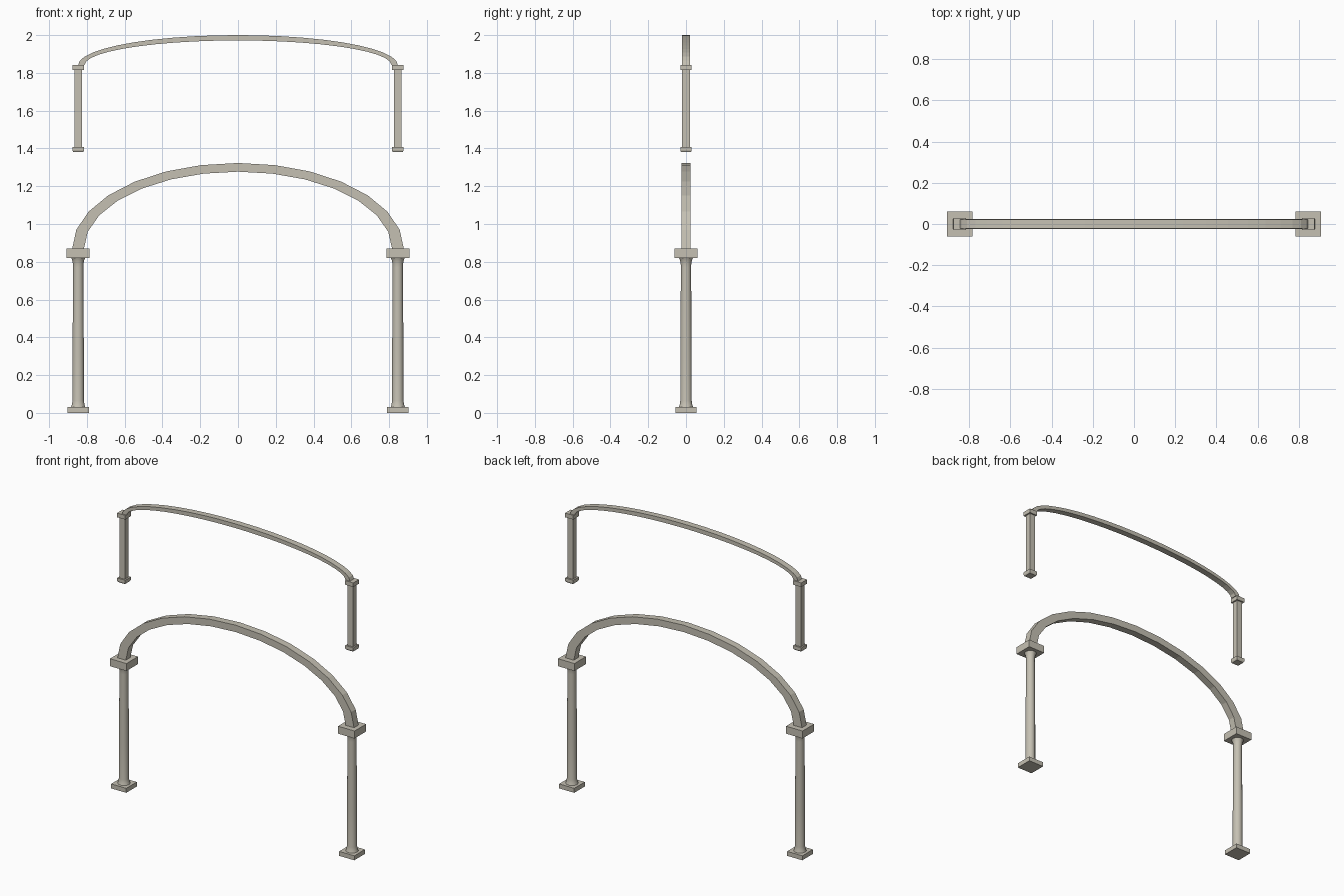
import bpy, bmesh, math

if "Cube" in bpy.data.objects:
    bpy.data.objects.remove(bpy.data.objects["Cube"])

stone = bpy.data.materials.new("warm grey stone")
stone.diffuse_color = (0.56, 0.53, 0.45, 1)
stone.use_nodes = True
stone.node_tree.nodes["Principled BSDF"].inputs["Base Color"].default_value = stone.diffuse_color
CX = 0.846  # post axis distance from the centre


def finish(bm, name, smooth=False):
    bmesh.ops.recalc_face_normals(bm, faces=bm.faces)
    mesh = bpy.data.meshes.new(name)
    bm.to_mesh(mesh)
    bm.free()
    mesh.materials.append(stone)
    obj = bpy.data.objects.new(name, mesh)
    bpy.context.collection.objects.link(obj)
    if smooth:
        bpy.context.view_layer.objects.active = obj
        obj.select_set(True)
        bpy.ops.object.shade_smooth_by_angle(angle=math.radians(35))
        obj.select_set(False)
    return obj


def stack(name, x, profile, sides, smooth=False):
    """Loft regular rings given as (half width, height)."""
    bm = bmesh.new()
    scale = 1 / math.cos(math.pi / sides)
    rings = []
    for r, z in profile:
        angles = [2 * math.pi * (i + 0.5) / sides for i in range(sides)]
        rings.append([bm.verts.new((x + r * scale * math.cos(a), r * scale * math.sin(a), z))
                      for a in angles])
    for low, high in zip(rings, rings[1:]):
        for i in range(sides):
            j = (i + 1) % sides
            bm.faces.new((low[i], low[j], high[j], high[i]))
    bm.faces.new(rings[0])
    bm.faces.new(rings[-1])
    return finish(bm, name, smooth)


def arch(name, z, outer, inner, depth, steps):
    """Half-elliptical band; outer and inner are (half span, rise)."""
    bm = bmesh.new()
    rings = []
    for i in range(steps + 1):
        a = math.pi * i / steps
        c, s = math.cos(a), math.sin(a)
        rings.append([bm.verts.new((w * c, y, z + h * s)) for (w, h), y in
                      ((outer, -depth), (outer, depth), (inner, depth), (inner, -depth))])
    for p, q in zip(rings, rings[1:]):
        for i in range(4):
            j = (i + 1) % 4
            bm.faces.new((p[i], p[j], q[j], q[i]))
    bm.faces.new(rings[0])
    bm.faces.new(rings[-1])
    return finish(bm, name)


for side, x in (("left", -CX), ("right", CX)):
    # Lower round column between square blocks
    stack(side + "_base", x, [(0.056, 0), (0.056, 0.03)], 4)
    stack(side + "_column", x, [(0.038, 0.03), (0.033, 0.045), (0.030, 0.065), (0.030, 0.3),
                                (0.027, 0.77), (0.028, 0.79), (0.032, 0.81), (0.037, 0.82)],
          16, True)
    stack(side + "_capital", x, [(0.061, 0.82), (0.061, 0.87)], 4)
    # Upper square post with foot and cap
    stack(side + "_upper_foot", x, [(0.026, 1.38), (0.03, 1.388), (0.03, 1.408)], 4)
    stack(side + "_upper_post", x, [(0.02, 1.408), (0.02, 1.815)], 4)
    stack(side + "_upper_cap", x, [(0.03, 1.815), (0.03, 1.843)], 4)

# Arched bands
arch("lower_arch", 0.868, (0.878, 0.455), (0.816, 0.409), 0.024, 14)
arch("upper_arch", 1.842, (0.846, 0.158), (0.812, 0.130), 0.021, 22)
